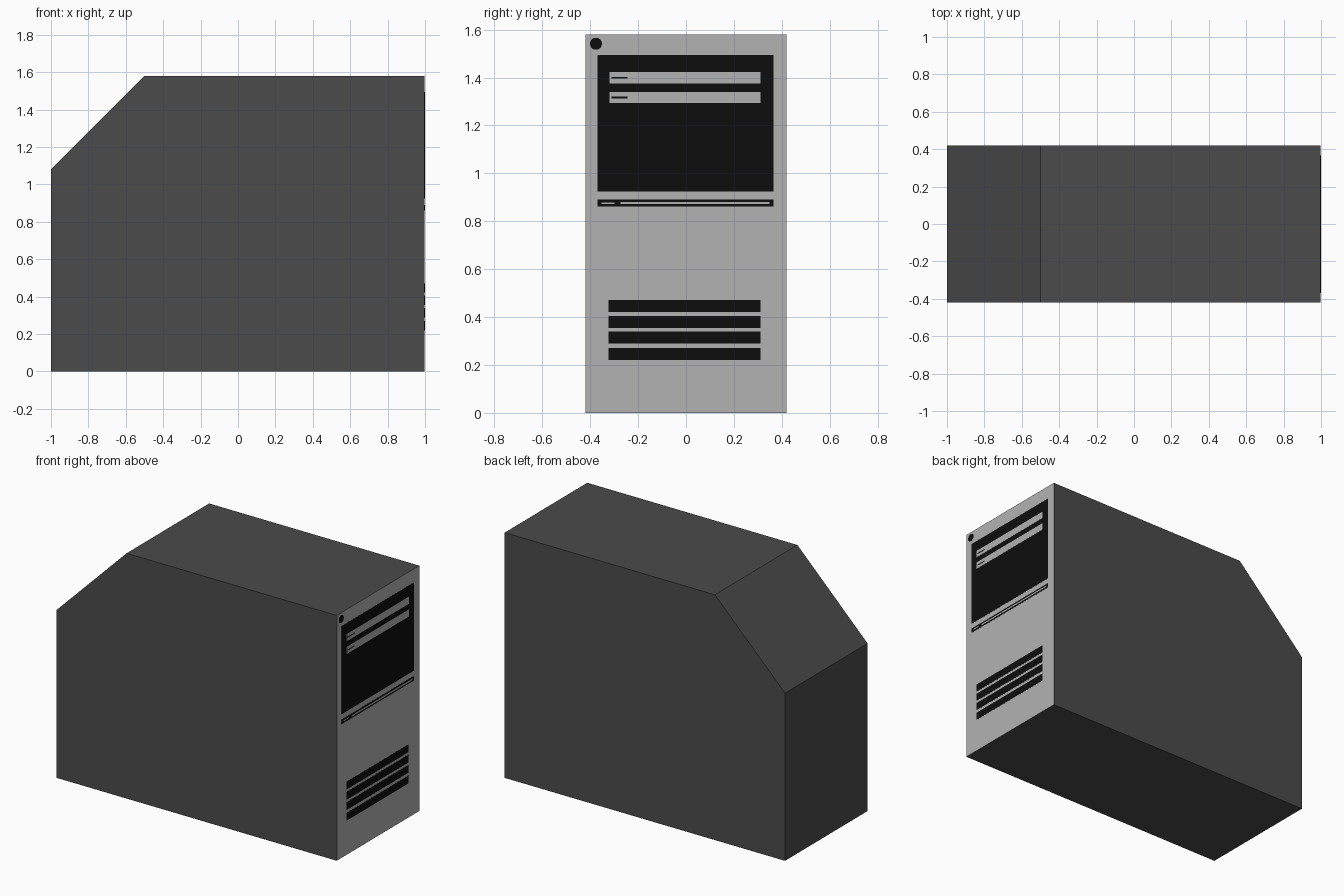
import bpy, bmesh, math
from mathutils import Matrix

if "Cube" in bpy.data.objects:
    bpy.data.objects.remove(bpy.data.objects["Cube"])

HALF_W = 0.42      # half width of the tower
FRONT = 0.998      # plane of the light front face
STEP = 0.001       # how far each layer of trim stands proud


def material(name, v):
    m = bpy.data.materials.new(name)
    m.diffuse_color = (v, v, v, 1)
    m.use_nodes = True
    m.node_tree.nodes["Principled BSDF"].inputs["Base Color"].default_value = m.diffuse_color
    return m


dark = material("dark_casing", 0.07)
light = material("light_front", 0.45)
black = material("black_trim", 0.004)


def finish(name, bm, *mats):
    bmesh.ops.recalc_face_normals(bm, faces=bm.faces)
    me = bpy.data.meshes.new(name)
    bm.to_mesh(me)
    bm.free()
    for m in mats:
        me.materials.append(m)
    ob = bpy.data.objects.new(name, me)
    bpy.context.collection.objects.link(ob)
    return ob


def plate(name, y0, y1, z0, z1, layer, mat):
    """Thin rectangular trim piece seated on the front face."""
    x1 = FRONT + layer * STEP * 0.66
    bm = bmesh.new()
    bmesh.ops.create_cube(bm, size=1, matrix=Matrix.Translation(
        (x1 - STEP / 2, (y0 + y1) / 2, (z0 + z1) / 2))
        @ Matrix.Diagonal((STEP, y1 - y0, z1 - z0, 1)))
    return finish(name, bm, mat)


# Casing: side profile with a cut-off rear top corner, extruded across y
profile = [(-1, 0), (FRONT, 0), (FRONT, 1.58), (-0.5, 1.58), (-1, 1.08)]
bm = bmesh.new()
side = bm.faces.new([bm.verts.new((x, -HALF_W, z)) for x, z in profile])
ext = bmesh.ops.extrude_face_region(bm, geom=[side])["geom"]
bmesh.ops.translate(bm, vec=(0, 2 * HALF_W, 0),
                    verts=[g for g in ext if isinstance(g, bmesh.types.BMVert)])
for f in bm.faces:
    if all(v.co.x > FRONT - 1e-4 for v in f.verts):
        f.material_index = 1
finish("casing", bm, dark, light)

# Drive bay panel with two drive covers, each with a small slot
plate("drive_bay_panel", -0.37, 0.366, 0.925, 1.493, 1, black)
for i, z in enumerate((1.399, 1.317)):
    plate(f"drive_cover_{i + 1}", -0.32, 0.311, z - 0.023, z + 0.023, 2, light)
    plate(f"drive_slot_{i + 1}", -0.311, -0.244, z - 0.004, z + 0.003, 3, black)

# Narrow strip below the bay with two light bars
plate("lower_strip", -0.37, 0.366, 0.861, 0.891, 1, black)
plate("strip_bar_short", -0.352, -0.298, 0.873, 0.879, 2, light)
plate("strip_bar_long", -0.273, 0.349, 0.871, 0.88, 2, light)

# Air vents
for i, z in enumerate((0.245, 0.314, 0.38, 0.446)):
    plate(f"air_vent_{i + 1}", -0.323, 0.311, z - 0.025, z + 0.025, 1, black)

# Round power button
bm = bmesh.new()
bmesh.ops.create_cone(bm, cap_ends=True, segments=32, radius1=0.025, radius2=0.025,
                      depth=STEP, matrix=Matrix.Translation((1 - STEP / 2, -0.376, 1.541))
                      @ Matrix.Rotation(math.pi / 2, 4, 'Y'))
finish("power_button", bm, black)
